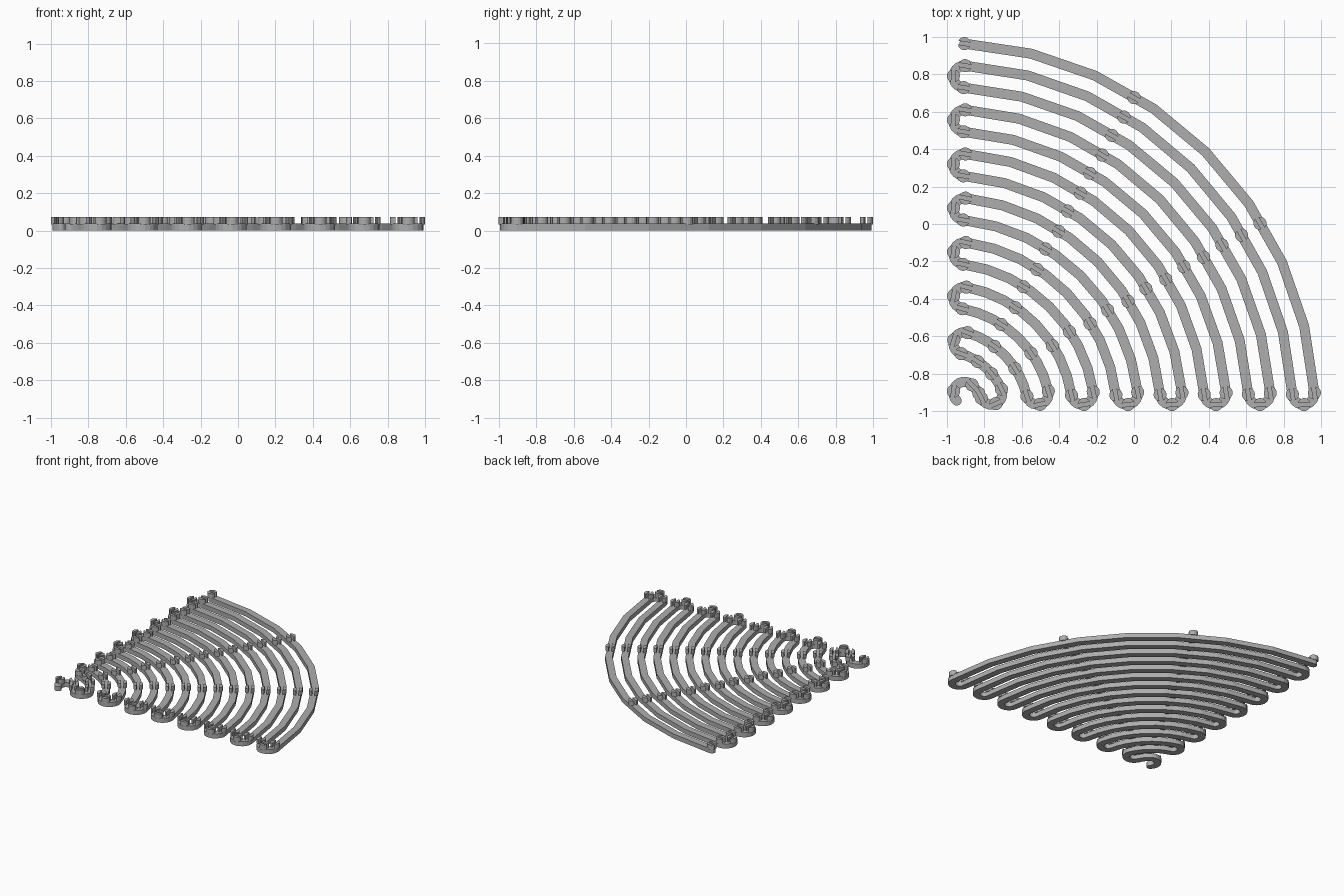
import bpy, bmesh, math
from mathutils import Vector

if "Cube" in bpy.data.objects:
    bpy.data.objects.remove(bpy.data.objects["Cube"], do_unlink=True)

CENTRE = Vector((-1.025, -1.025))   # shared centre of all arcs
OUTER, PITCH, ROWS = 1.993, 0.1176, 16
INSET = 0.118                       # distance of the turns from the centre axes
HALF_W, BODY_H, TOP = 0.0265, 0.037, 0.072
PIN_R, SLOT = 0.035, 0.02

grey = bpy.data.materials.new("plain grey")
grey.use_nodes = True
colour = (0.42, 0.42, 0.42, 1)
grey.diffuse_color = colour
grey.node_tree.nodes["Principled BSDF"].inputs["Base Color"].default_value = colour


def polar(r, a, origin=CENTRE):
    return origin + Vector((math.cos(a), math.sin(a))) * r


def finish(name, bm):
    bmesh.ops.recalc_face_normals(bm, faces=bm.faces)
    mesh = bpy.data.meshes.new(name)
    bm.to_mesh(mesh)
    bm.free()
    mesh.materials.append(grey)
    obj = bpy.data.objects.new(name, mesh)
    bpy.context.collection.objects.link(obj)
    return obj


def turn_angle(r):
    return math.asin(INSET / r)


# Serpentine centre line, alternating arcs and half-circle turns
path, pins = [], []
for k in range(ROWS):
    r = OUTER - PITCH * k
    outward = r + PITCH / 2
    inward = r - PITCH / 2
    low_r, high_r = (inward, outward) if k % 2 == 0 else (outward, inward)
    if k == 0:
        high_r = r
    low = turn_angle(low_r)
    high = math.pi / 2 - turn_angle(high_r)
    start, end = (high, low) if k % 2 == 0 else (low, high)
    arc = [polar(r, start + (end - start) * i / 8) for i in range(9)]
    path += arc
    # Clips at the ends and at each third of the arc
    for t in (0, 8 / 3, 16 / 3, 8):
        if k == ROWS - 1 and 5 < t < 8:
            continue
        i = min(int(t), 7)
        pins.append((arc[i].lerp(arc[i + 1], t - i), arc[i + 1] - arc[i]))
    # Turn into the next arc
    mid = polar(inward, end)
    sweep = math.pi * (-1 if k % 2 == 0 else 1)
    last = k == ROWS - 1
    for i in range(1, 11 if last else 10):
        path.append(polar(PITCH / 2, end + sweep * i / 10, mid))
    a = end + sweep * (0.7 if last else 0.5)
    pins.append((polar(PITCH / 2, a, mid), Vector((-math.sin(a), math.cos(a)))))

# Flat strip following the centre line with mitred joints
left, right = [], []
for i, p in enumerate(path):
    before = (p - path[i - 1]).normalized() if i else None
    after = (path[i + 1] - p).normalized() if i + 1 < len(path) else before
    before = before or after
    tangent = (before + after).normalized()
    offset = Vector((-tangent.y, tangent.x)) * HALF_W / tangent.dot(after)
    left.append(p + offset)
    right.append(p - offset)

bm = bmesh.new()
lv = [bm.verts.new((p.x, p.y, 0)) for p in left]
rv = [bm.verts.new((p.x, p.y, 0)) for p in right]
for i in range(len(path) - 1):
    bm.faces.new((lv[i], lv[i + 1], rv[i + 1], rv[i]))
# Rounded ends
for end, a_vert, b_vert in ((0, lv[0], rv[0]), (-1, rv[-1], lv[-1])):
    c = path[end]
    d = a_vert.co.xy - c
    base = math.atan2(d.y, d.x)
    cap = [polar(HALF_W, base + math.pi * i / 6, c) for i in range(1, 6)]
    bm.faces.new([a_vert] + [bm.verts.new((p.x, p.y, 0)) for p in cap] + [b_vert])
faces = bmesh.ops.extrude_face_region(bm, geom=bm.faces[:])["geom"]
bmesh.ops.translate(bm, vec=(0, 0, BODY_H),
                    verts=[g for g in faces if isinstance(g, bmesh.types.BMVert)])
finish("serpentine_strip", bm)

# Clips: round posts split by a slot running along the strip
bm = bmesh.new()
reach = math.acos(SLOT / 2 / PIN_R)
for p, direction in pins:
    along = math.atan2(direction.y, direction.x)
    for side in (1, -1):
        middle = along + side * math.pi / 2
        outline = [polar(PIN_R, middle + reach * (i / 4 - 1), p) for i in range(9)]
        face = bm.faces.new([bm.verts.new((q.x, q.y, BODY_H - 0.004)) for q in outline])
        made = bmesh.ops.extrude_face_region(bm, geom=[face])["geom"]
        bmesh.ops.translate(bm, vec=(0, 0, TOP - BODY_H + 0.004),
                            verts=[g for g in made if isinstance(g, bmesh.types.BMVert)])
finish("split_clips", bm)
